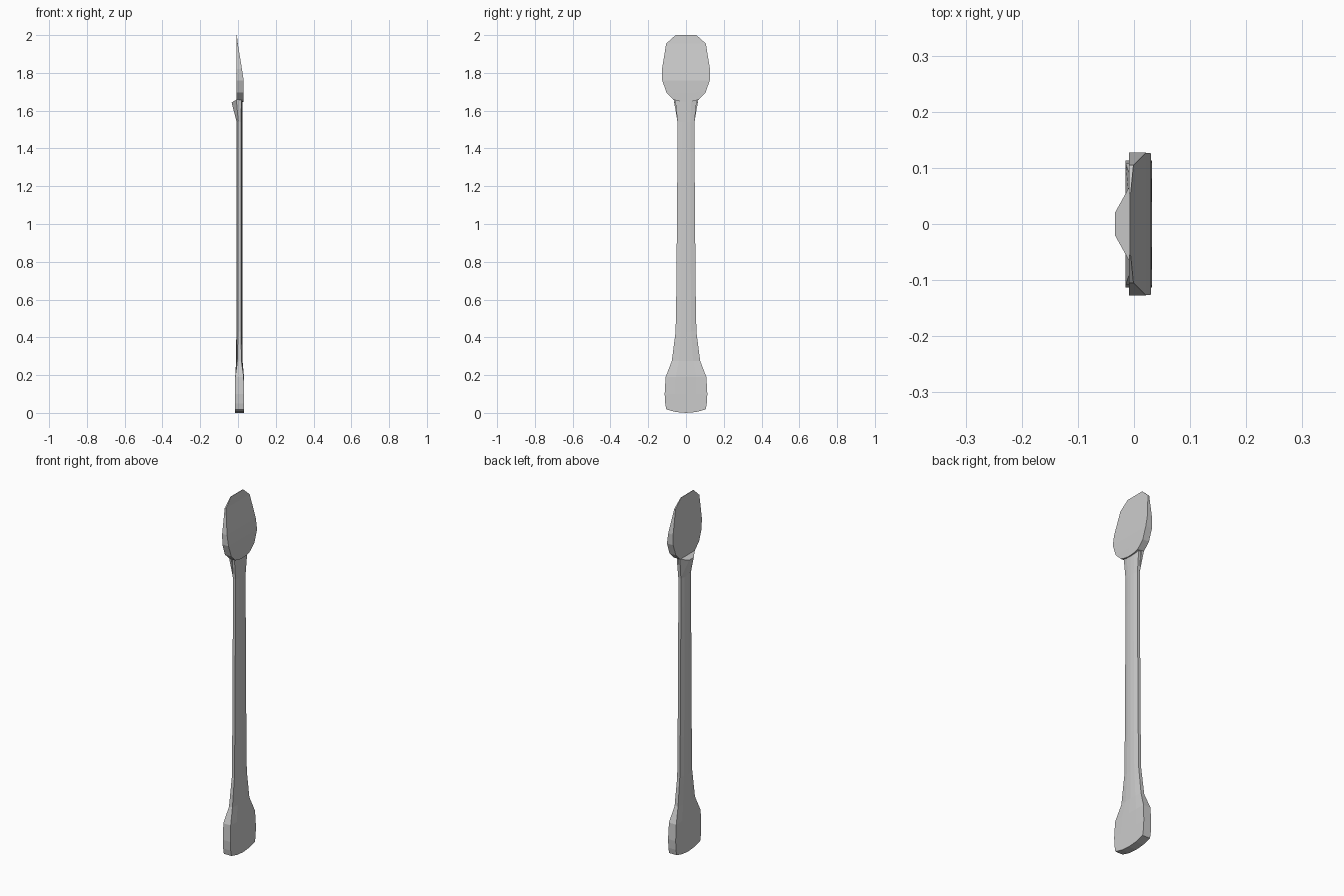
import bpy
import bmesh

FRACS = (-1, -0.5, 0, 0.5, 1)


def loft(name, rings):
    """Stack flat rings of (z, half width, back edge x, back centre x,
    front edge x, front centre x, centre sag in z) into a closed solid."""
    bm = bmesh.new()
    loops = []
    for z, w, be, bc, fe, fc, sag in rings:
        loop = []
        for e, c, fr in ((fe, fc, FRACS), (be, bc, FRACS[::-1])):
            for f in fr:
                k = 1 - f * f
                loop.append(bm.verts.new((e + (c - e) * k, f * w, z - sag * k)))
        loops.append(loop)
    n = len(loops[0])
    for a, b in zip(loops, loops[1:]):
        for i in range(n):
            j = (i + 1) % n
            bm.faces.new((a[i], a[j], b[j], b[i]))
    # Caps are strips so that the sagged ends stay well formed
    for loop in (loops[0], loops[-1]):
        for i in range(4):
            bm.faces.new((loop[i], loop[i + 1], loop[8 - i], loop[9 - i]))
    finish(name, bm)


def finish(name, bm):
    bmesh.ops.recalc_face_normals(bm, faces=bm.faces)
    mesh = bpy.data.meshes.new(name)
    bm.to_mesh(mesh)
    bm.free()
    obj = bpy.data.objects.new(name, mesh)
    bpy.context.collection.objects.link(obj)


# Shaft with a flared, thick grip at the bottom
loft("shaft_and_grip", [
    (0.018, 0.104, -0.015, -0.015, 0.032, 0.032, 0.018),
    (0.05, 0.110, -0.015, -0.015, 0.032, 0.032, 0.01),
    (0.10, 0.113, -0.015, -0.015, 0.032, 0.032, 0),
    (0.19, 0.108, -0.015, -0.015, 0.030, 0.032, 0),
    (0.275, 0.075, -0.003, -0.010, 0.018, 0.024, 0),
    (0.43, 0.055, 0.000, -0.009, 0.016, 0.023, 0),
    (0.65, 0.051, 0.000, -0.009, 0.016, 0.023, 0),
    (1.38, 0.045, 0.000, -0.009, 0.016, 0.023, 0),
    (1.54, 0.045, 0.000, -0.009, 0.016, 0.023, 0),
    (1.658, 0.057, -0.004, -0.009, 0.018, 0.023, 0),
])

# Blade, thick at its base and tapering to a thin tip
loft("blade", [
    (1.658, 0.065, -0.009, -0.009, 0.029, 0.029, 0.012),
    (1.695, 0.103, -0.009, -0.009, 0.030, 0.030, 0),
    (1.76, 0.126, -0.009, -0.009, 0.030, 0.030, 0),
    (1.82, 0.127, -0.009, -0.009, 0.021, 0.021, 0),
    (1.955, 0.105, -0.009, -0.009, -0.001, -0.001, 0),
    (2.0, 0.055, -0.009, -0.009, -0.006, -0.006, 0),
])

# Foot rest wedge behind the blade base
bm = bmesh.new()
for s in (-1, 1):
    for x, y, z in ((-0.034, 0.02, 1.643), (-0.009, 0.065, 1.658),
                    (0.005, 0.065, 1.660), (-0.007, 0.020, 1.54),
                    (0.002, 0.045, 1.54)):
        bm.verts.new((x, s * y, z))
bmesh.ops.convex_hull(bm, input=bm.verts)
finish("heel_wedge", bm)
